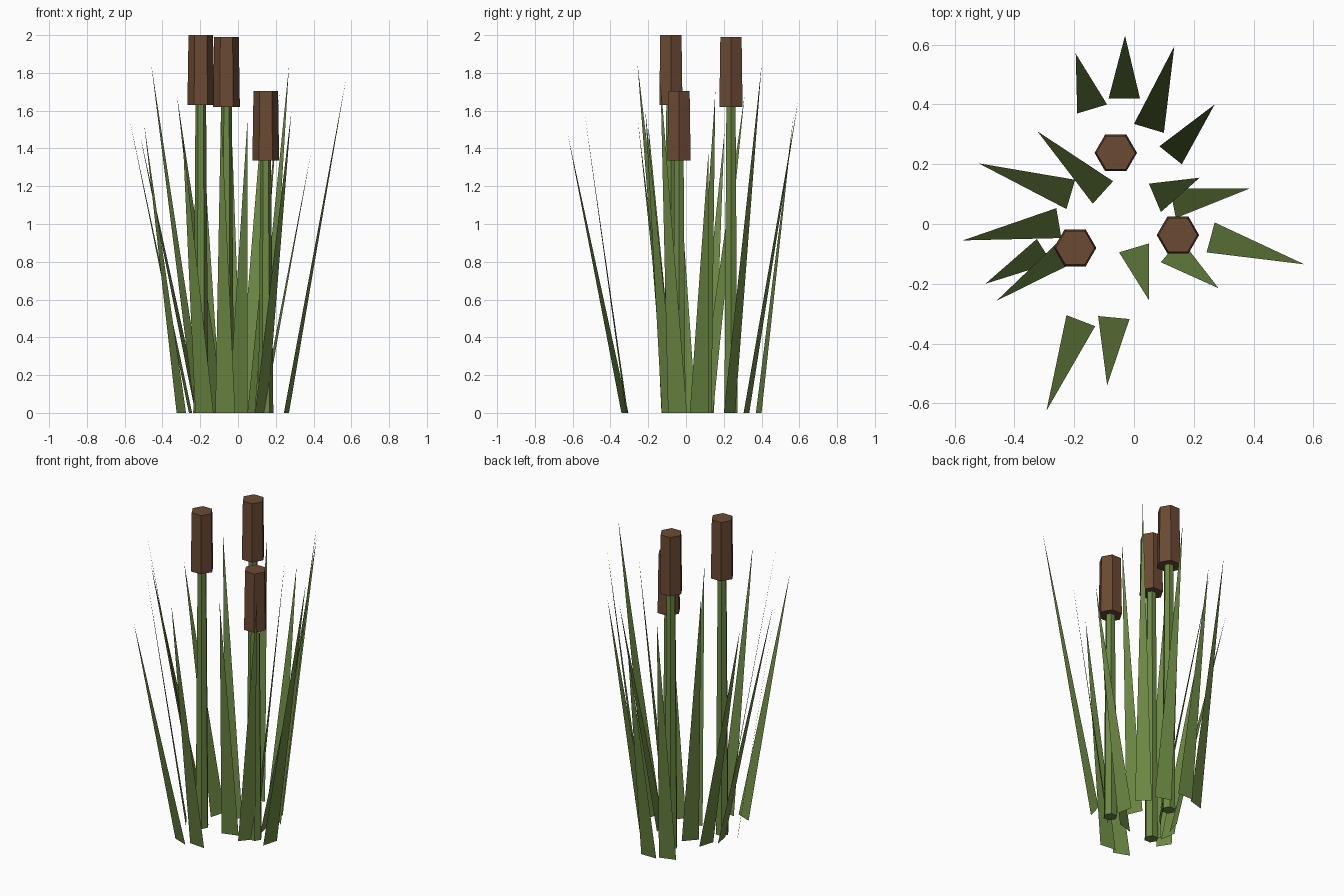
import bpy
import bmesh
import math
from mathutils import Vector

cube = bpy.data.objects.get("Cube")
if cube:
    bpy.data.objects.remove(cube, do_unlink=True)


def make_material(name, colour):
    mat = bpy.data.materials.new(name)
    mat.use_nodes = True
    mat.diffuse_color = (*colour, 1)
    bsdf = next(n for n in mat.node_tree.nodes if n.type == "BSDF_PRINCIPLED")
    bsdf.inputs["Base Color"].default_value = (*colour, 1)
    bsdf.inputs["Roughness"].default_value = 0.9
    return mat


green = make_material("reed_green", (0.15, 0.245, 0.056))
brown = make_material("seed_head_brown", (0.147, 0.068, 0.034))


def finish(bm, name, mat):
    mesh = bpy.data.meshes.new(name)
    bm.to_mesh(mesh)
    bm.free()
    mesh.materials.append(mat)
    obj = bpy.data.objects.new(name, mesh)
    bpy.context.scene.collection.objects.link(obj)
    return obj


def hex_prism(name, x, y, low, high, r_low, r_high, mat):
    """Capped six-sided tapered prism with corners on the x axis."""
    bm = bmesh.new()
    rings = []
    for z, r in ((low, r_low), (high, r_high)):
        angles = [math.tau * i / 6 for i in range(6)]
        rings.append([bm.verts.new((x + r * math.cos(a), y + r * math.sin(a), z))
                      for a in angles])
    bottom, top = rings
    bm.faces.new(bottom[::-1])
    bm.faces.new(top)
    for i in range(6):
        j = (i + 1) % 6
        bm.faces.new((bottom[i], bottom[j], top[j], top[i]))
    return finish(bm, name, mat)


def blade(name, a, b, tip):
    """Flat pointed leaf, upper side facing the sky."""
    bm = bmesh.new()
    corners = [Vector((*a, 0)), Vector((*b, 0)), Vector(tip)]
    if (corners[1] - corners[0]).cross(corners[2] - corners[0]).z < 0:
        corners.reverse()
    bm.faces.new([bm.verts.new(c) for c in corners])
    return finish(bm, name, green)


# Stalks with seed heads: x, y, underside of the head
for label, x, y, z in (("left", 0.147, -0.037, 1.335),
                       ("back", -0.061, 0.238, 1.62),
                       ("right", -0.197, -0.08, 1.63)):
    hex_prism(f"{label}_stalk", x, y, 0, z + 0.02, 0.04, 0.028, green)
    hex_prism(f"{label}_seed_head", x, y, z, z + 0.37, 0.071, 0.065, brown)

# Leaves: two base corners on the ground and the tip
leaves = [
    ((-0.19, 0.37), (-0.09, 0.40), (-0.195, 0.57, 1.58)),
    ((-0.085, 0.42), (0.02, 0.42), (-0.03, 0.63, 1.42)),
    ((0, 0.335), (0.10, 0.305), (0.135, 0.595, 1.66)),
    ((0.085, 0.26), (0.16, 0.20), (0.27, 0.40, 1.84)),
    ((0.05, 0.135), (0.09, 0.04), (0.22, 0.155, 1.7)),
    ((0.12, 0.12), (0.14, 0.02), (0.385, 0.118, 1.37)),
    ((0.27, 0.005), (0.243, -0.095), (0.57, -0.135, 1.76)),
    ((0.09, -0.128), (0.155, -0.05), (0.283, -0.215, 1.6)),
    ((-0.05, -0.095), (0.05, -0.065), (0.05, -0.255, 1.55)),
    ((-0.12, -0.308), (-0.015, -0.318), (-0.09, -0.54, 1.61)),
    ((-0.226, -0.305), (-0.13, -0.342), (-0.293, -0.625, 1.47)),
    ((-0.23, -0.037), (-0.177, -0.117), (-0.46, -0.257, 1.85)),
    ((-0.325, -0.05), (-0.275, -0.13), (-0.497, -0.2, 1.53)),
    ((-0.26, 0.053), (-0.243, -0.047), (-0.573, -0.055, 1.55)),
    ((-0.197, 0.148), (-0.226, 0.05), (-0.52, 0.203, 1.48)),
    ((-0.07, 0.143), (-0.138, 0.068), (-0.323, 0.31, 1.68)),
]
for i, (a, b, tip) in enumerate(leaves, 1):
    blade(f"leaf_{i}", a, b, tip)
